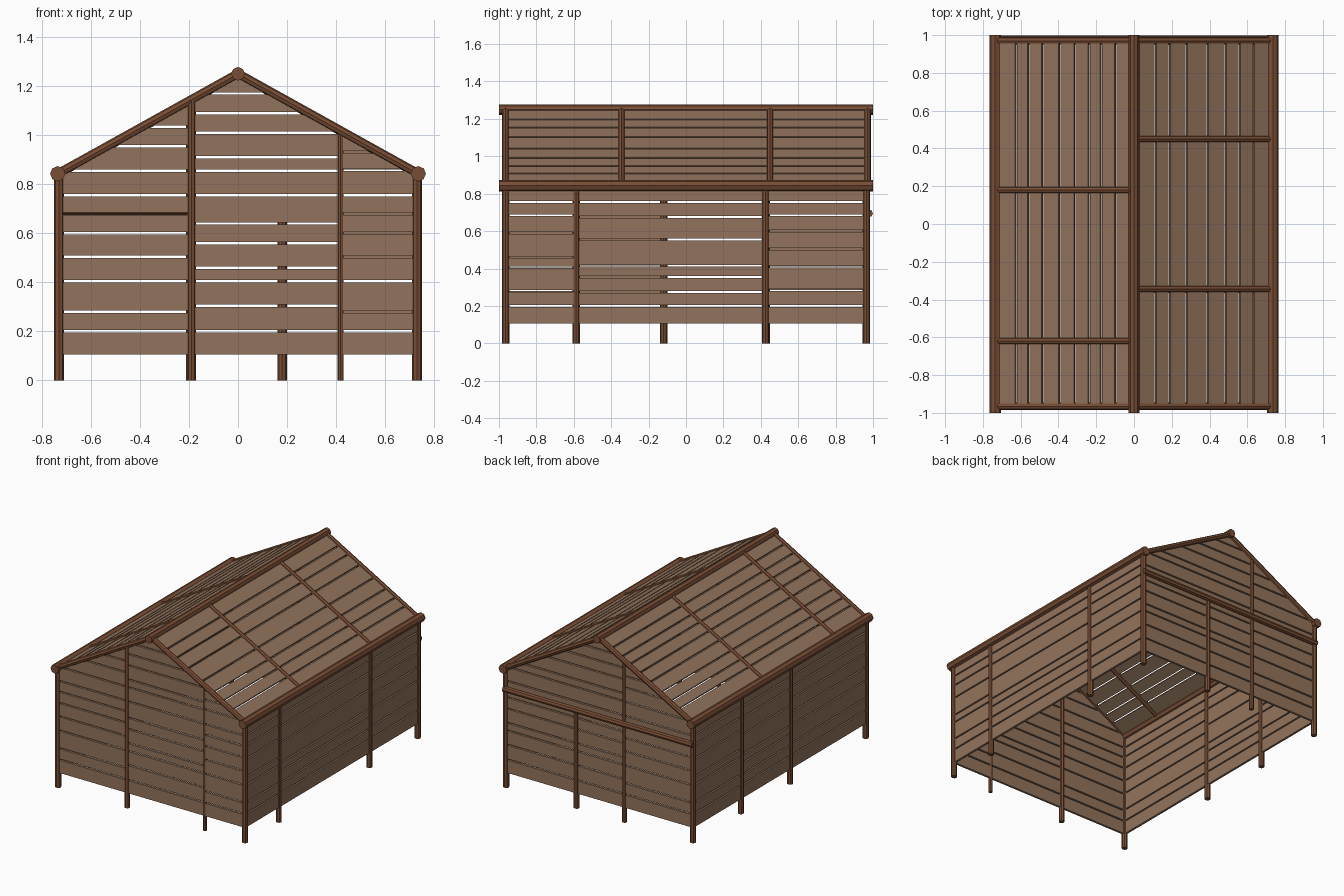
import bpy, bmesh
from mathutils import Vector

if "Cube" in bpy.data.objects:
    bpy.data.objects.remove(bpy.data.objects["Cube"])

RIDGE = Vector((0, 0, 1.25))
EX, EZ = 0.733, 0.843          # eave position
SLOPE = (RIDGE.z - EZ) / EX
CX, CY = 0.73, 0.965           # corner post position


def material(name, color):
    m = bpy.data.materials.new(name)
    m.diffuse_color = (*color, 1)
    m.use_nodes = True
    m.node_tree.nodes["Principled BSDF"].inputs["Base Color"].default_value = m.diffuse_color
    return m


LOG = material("log_wood", (0.19, 0.075, 0.035))
PLANK = material("plank_wood", (0.29, 0.175, 0.11))


def finish(bm, name, mat):
    bmesh.ops.recalc_face_normals(bm, faces=bm.faces)
    me = bpy.data.meshes.new(name)
    bm.to_mesh(me)
    bm.free()
    me.materials.append(mat)
    ob = bpy.data.objects.new(name, me)
    bpy.context.collection.objects.link(ob)
    return ob


def log(name, a, b, r):
    """Eight-sided log from a to b."""
    a, b = Vector(a), Vector(b)
    bm = bmesh.new()
    bmesh.ops.create_cone(bm, cap_ends=True, segments=8, radius1=r, radius2=r,
                          depth=(b - a).length)
    ob = finish(bm, name, LOG)
    ob.rotation_mode = 'QUATERNION'
    ob.rotation_quaternion = (b - a).to_track_quat('Z', 'Y')
    ob.location = (a + b) / 2
    return ob


def planks(name, bays, s0, s1, place, clip=False, gap=0.01, thick=0.016):
    """Rows of boards per bay; place(along, up, depth) maps to 3D."""
    bm = bmesh.new()
    for a0, a1, seams in bays:
        edges = [s0] + [s for s in seams if s0 < s < s1] + [s1]
        for lo, hi in zip(edges, edges[1:]):
            lo, hi = lo + gap / 2, hi - gap / 2
            v = [bm.verts.new(place(a, s, d)) for d in (-thick / 2, thick / 2)
                 for a, s in ((a0, lo), (a1, lo), (a1, hi), (a0, hi))]
            bm.faces.new(v[:4])
            bm.faces.new(v[4:])
            for i in range(4):
                j = (i + 1) % 4
                bm.faces.new((v[i], v[j], v[j + 4], v[i + 4]))
    if clip:  # trim the gable to the roof line
        for sx in (-1, 1):
            bmesh.ops.bisect_plane(bm, geom=bm.verts[:] + bm.edges[:] + bm.faces[:],
                                   plane_co=RIDGE, plane_no=(sx * SLOPE, 0, 1),
                                   clear_outer=True)
            bmesh.ops.holes_fill(bm, edges=[e for e in bm.edges if e.is_boundary])
    return finish(bm, name, PLANK)


def roof_z(x):
    return RIDGE.z - SLOPE * abs(x)


# Ridge and eave logs
log("ridge_log", (0, -1, 1.25), (0, 1, 1.25), 0.028)
for side, sx in (("left", -1), ("right", 1)):
    log(side + "_eave_log", (sx * 0.735, -1, EZ), (sx * 0.735, 1, EZ), 0.031)
    # Corner posts
    for end, sy in (("front", -1), ("back", 1)):
        log(f"{end}_{side}_corner_post", (sx * CX, sy * CY, 0), (sx * CX, sy * CY, EZ), 0.02)

# Wall posts
for i, (x, y, top, r) in enumerate((
        (-0.19, -CY, roof_z(0.19), 0.018), (0.418, -CY, roof_z(0.418), 0.013),
        (-0.195, CY, roof_z(0.195), 0.016), (0.18, CY, 0.70, 0.019),
        (CX, -0.587, EZ, 0.019), (CX, 0.425, EZ, 0.019),
        (-CX, -0.12, EZ, 0.02), (-CX, 0.43, EZ, 0.019))):
    log(f"wall_post_{i}", (x, y, 0), (x, y, top), r)

# Crossbeam on the back wall
log("back_crossbeam", (-0.74, 0.978, 0.695), (0.74, 0.978, 0.695), 0.021)

# Rafters
for sx, ys in ((-1, (-CY, -0.62, 0.18, 0.97)), (1, (-CY, -0.345, 0.45, 0.97))):
    for y in ys:
        log("rafter", (sx * 0.01, y, roof_z(0.01)), (sx * 0.72, y, roof_z(0.72)), 0.019)

# Gable walls
A = (0.2, 0.28, 0.405, 0.505, 0.6, 0.68, 0.755, 0.855, 0.955, 1.035)
B = (0.2, 0.305, 0.405, 0.46, 0.56, 0.64, 0.755, 0.855, 0.91, 1.01, 1.09, 1.17)
C = (0.2, 0.28, 0.405, 0.505, 0.6, 0.68, 0.755, 0.86, 0.93)
planks("front_wall", ((-0.73, -0.19, A), (-0.19, 0.418, B), (0.418, 0.73, C)),
       0.1, 1.26, lambda a, s, d: (a, -CY + d, s), True)
planks("back_wall", ((-0.73, -0.195, A), (-0.195, 0.73, B)),
       0.1, 1.26, lambda a, s, d: (a, CY + d, s), True)

# Side walls
D = (0.2, 0.28, 0.405, 0.46, 0.59, 0.685, 0.755)
E = (0.2, 0.275, 0.355, 0.415, 0.555, 0.675, 0.755)
F = (0.2, 0.285, 0.41, 0.505, 0.6, 0.685, 0.755)
planks("right_wall", ((-CY, -0.587, D), (-0.587, 0.425, E), (0.425, CY, F)),
       0.1, 0.84, lambda a, s, d: (CX + d, a, s))
planks("left_wall", ((-CY, -0.12, F), (-0.12, 0.43, E), (0.43, CY, D)),
       0.1, 0.84, lambda a, s, d: (-CX + d, a, s))

# Roof boards
G = (0.095, 0.17, 0.235, 0.31, 0.39, 0.48, 0.555, 0.62)
H = (0.11, 0.185, 0.275, 0.386, 0.48, 0.555, 0.63)
for side, sx, seams, ys in (("left", -1, G, (-0.97, -0.62, 0.18, 0.97)),
                            ("right", 1, H, (-0.97, -0.345, 0.45, 0.97))):
    planks(side + "_roof", [(y0, y1, seams) for y0, y1 in zip(ys, ys[1:])], 0.0, 0.735,
           lambda a, s, d: (sx * (s + d * 0.485), a, roof_z(s) + d * 0.875))
